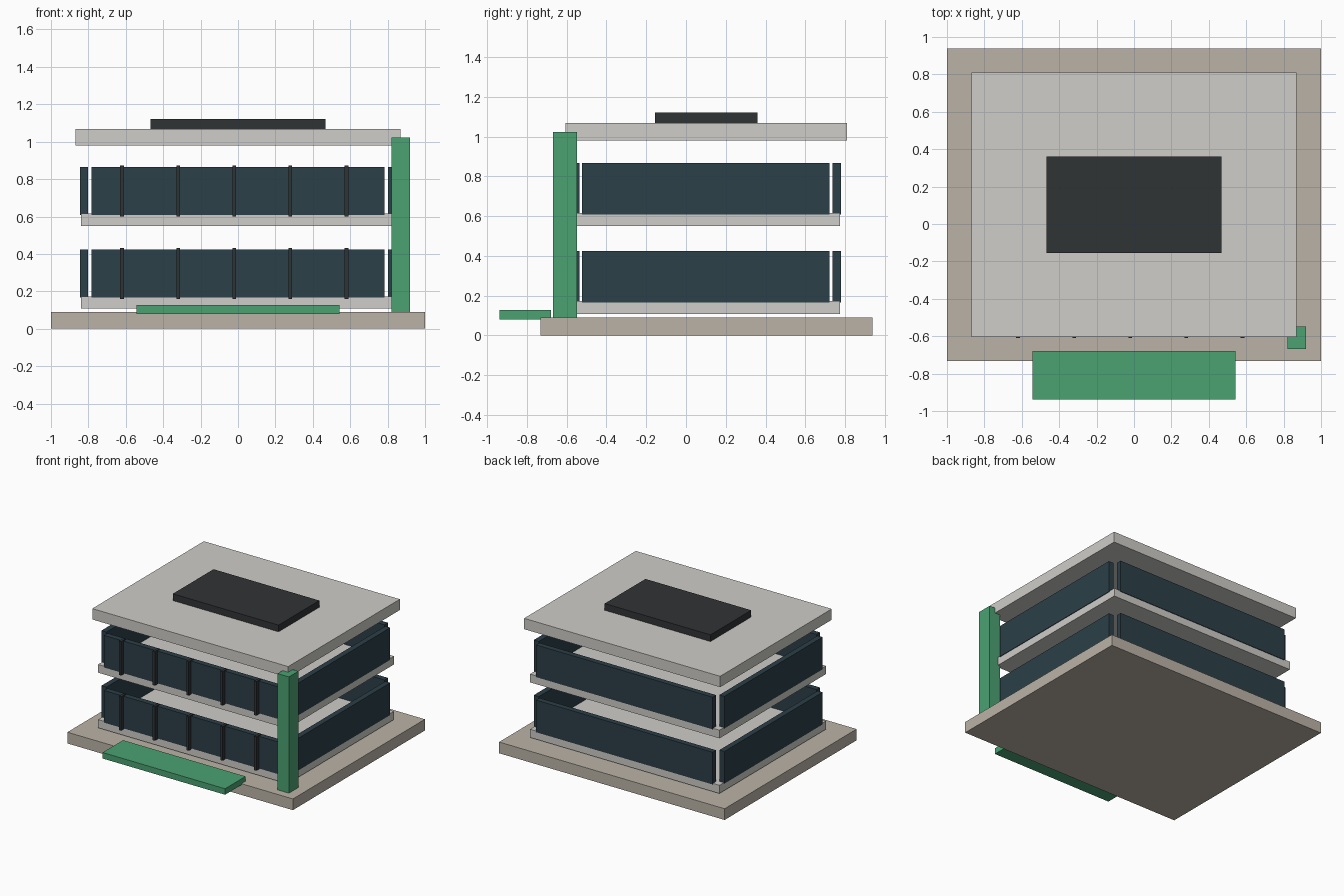
import bpy

if "Cube" in bpy.data.objects:
    bpy.data.objects.remove(bpy.data.objects["Cube"])


def material(name, rgb):
    m = bpy.data.materials.new(name)
    m.diffuse_color = (*rgb, 1)
    m.use_nodes = True
    m.node_tree.nodes["Principled BSDF"].inputs["Base Color"].default_value = m.diffuse_color
    return m


STONE = material("stone", (0.50, 0.45, 0.39))
CONCRETE = material("concrete", (0.62, 0.61, 0.58))
GLASS = material("glass", (0.025, 0.05, 0.065))
DARK = material("dark_metal", (0.03, 0.033, 0.035))
GREEN = material("green", (0.07, 0.36, 0.17))


def box(name, x, y, z, mat):
    """Box spanning the given (min, max) ranges."""
    spans = (x, y, z)
    bpy.ops.mesh.primitive_cube_add(size=1, location=[(a + b) / 2 for a, b in spans])
    ob = bpy.context.object
    ob.name = name
    ob.scale = [b - a for a, b in spans]
    bpy.ops.object.transform_apply(location=False, rotation=False, scale=True)
    ob.data.materials.append(mat)
    return ob


# Site plinth, entrance canopy and corner pylon
box("plinth", (-1, 1), (-0.733, 0.939), (0, 0.09), STONE)
box("entrance_canopy", (-0.543, 0.543), (-0.939, -0.68), (0.08, 0.128), GREEN)
box("corner_pylon", (0.82, 0.92), (-0.669, -0.549), (0.09, 1.022), GREEN)

# Two storeys: floor slab, glazing on four sides, front mullions
for level, z in (("lower", 0.107), ("upper", 0.549)):
    box(f"{level}_floor_slab", (-0.84, 0.84), (-0.573, 0.776), (z, z + 0.066), CONCRETE)
    glass_z = (z + 0.059, z + 0.317)
    for side, y in (("front", (-0.579, -0.535)), ("back", (0.737, 0.781))):
        box(f"{level}_{side}_glazing", (-0.783, 0.783), y, glass_z, GLASS)
    for side, x in (("left", (-0.845, -0.801)), ("right", (0.801, 0.845))):
        box(f"{level}_{side}_glazing", x, (-0.523, 0.721), glass_z, GLASS)
    for i in range(5):
        cx = -0.62 + 0.3 * i
        box(f"{level}_mullion_{i + 1}", (cx - 0.01, cx + 0.01), (-0.61, -0.55),
            (z + 0.052, z + 0.324), DARK)

# Roof slab with plant box
box("roof_slab", (-0.869, 0.869), (-0.605, 0.809), (0.98, 1.067), CONCRETE)
box("roof_plant", (-0.469, 0.469), (-0.156, 0.36), (1.06, 1.121), DARK)
